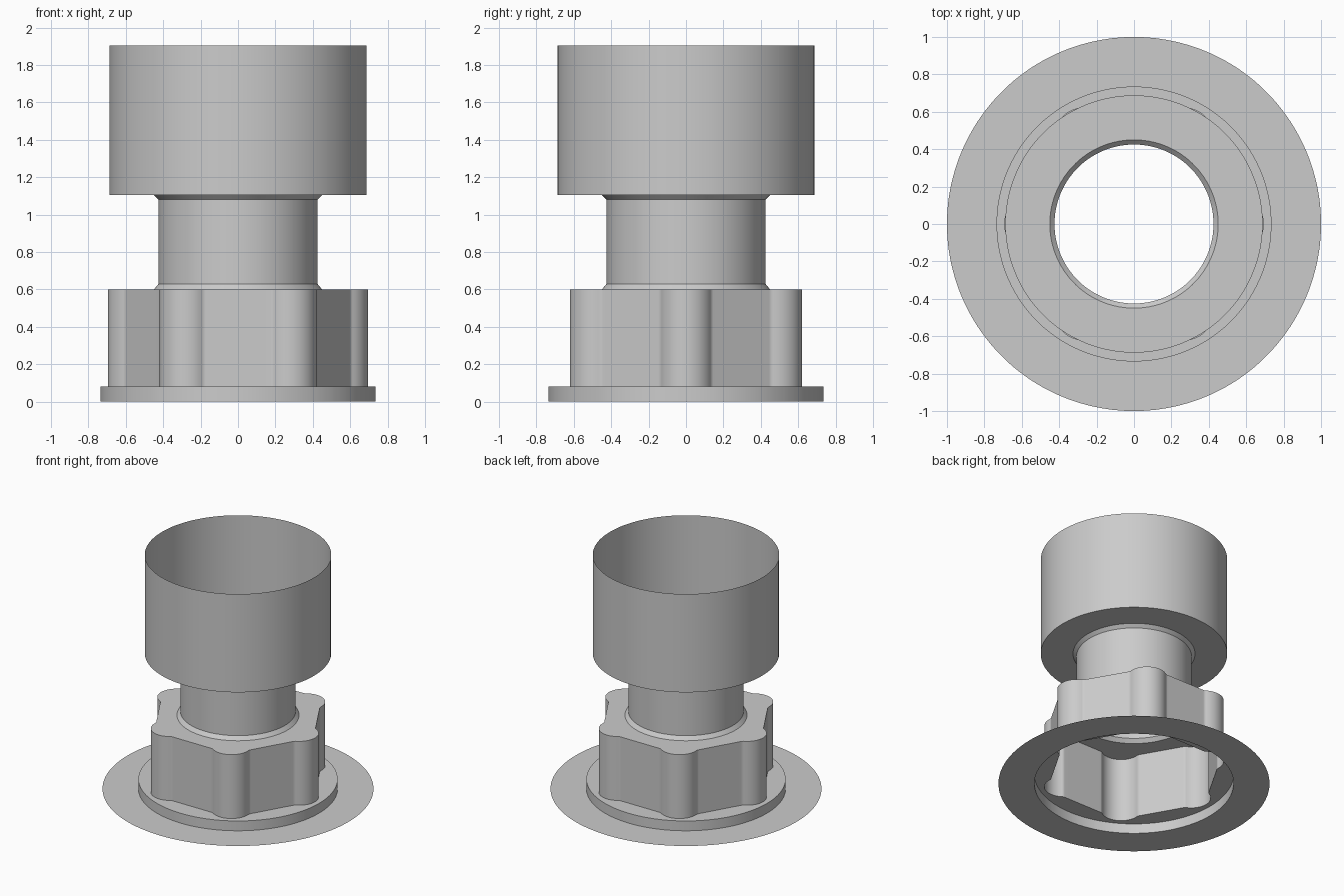
import bpy
import bmesh
from math import sin, cos, pi, sqrt, acos, atan2, hypot, radians

cube = bpy.data.objects.get("Cube")
if cube:
    bpy.data.objects.remove(cube, do_unlink=True)

grey = bpy.data.materials.new("plain_grey")
grey.use_nodes = True
colour = (0.6, 0.6, 0.6, 1)
grey.diffuse_color = colour
grey.node_tree.nodes["Principled BSDF"].inputs["Base Color"].default_value = colour

# Six-lobed outline: round lobes joined to flat walls by small fillets
LOBES = 6
LOBE_DIST, LOBE_R = 0.55, 0.145
WALL, FILLET = 0.59, 0.04
STEPS = 10


def lobed_outline():
    half = pi / LOBES
    # Work with the wall normal along local x and the lobe centre at +y
    cx, cy = LOBE_DIST * cos(half), LOBE_DIST * sin(half)
    fx = WALL + FILLET
    fy = cy - sqrt((LOBE_R + FILLET) ** 2 - (fx - cx) ** 2)
    turn = acos((fx - cx) / (LOBE_R + FILLET))
    sector = []
    for i in range(STEPS):                      # flat wall
        sector.append((WALL, fy * (2 * i / STEPS - 1)))
    for i in range(STEPS):                      # fillet into the lobe
        a = pi - turn * i / STEPS
        sector.append((fx + FILLET * cos(a), fy + FILLET * sin(a)))
    for i in range(2 * STEPS):                  # lobe tip
        a = -turn + (2 * half + 2 * turn) * i / (2 * STEPS)
        sector.append((cx + LOBE_R * cos(a), cy + LOBE_R * sin(a)))
    for i in range(STEPS):                      # mirrored fillet to next wall
        a = pi - turn * (1 - i / STEPS)
        x, y = fx + FILLET * cos(a), -fy - FILLET * sin(a)
        t = 2 * half
        sector.append((x * cos(t) - y * sin(t), x * sin(t) + y * cos(t)))
    points = []
    for k in range(LOBES):
        t = half + 2 * half * k
        points += [(x * cos(t) - y * sin(t), x * sin(t) + y * cos(t)) for x, y in sector]
    return points


OUTLINE = lobed_outline()
ANGLES = [atan2(y, x) for x, y in OUTLINE]
LOBED = [hypot(x, y) for x, y in OUTLINE]


def sheet(name, rings):
    """Loft an open sheet through (radius or list of radii, height) rings."""
    bm = bmesh.new()
    loops = []
    for radius, z in rings:
        radii = radius if isinstance(radius, list) else [radius] * len(ANGLES)
        loops.append([bm.verts.new((r * cos(a), r * sin(a), z))
                      for r, a in zip(radii, ANGLES)])
    n = len(ANGLES)
    for low, high in zip(loops, loops[1:]):
        for i in range(n):
            j = (i + 1) % n
            bm.faces.new((low[i], low[j], high[j], high[i]))
    mesh = bpy.data.meshes.new(name)
    bm.to_mesh(mesh)
    bm.free()
    mesh.materials.append(grey)
    ob = bpy.data.objects.new(name, mesh)
    bpy.context.collection.objects.link(ob)
    bpy.ops.object.select_all(action='DESELECT')
    ob.select_set(True)
    bpy.context.view_layer.objects.active = ob
    bpy.ops.object.shade_smooth_by_angle(angle=radians(25))
    return ob


# Flat base disc with its raised rim and the shelf around the lobed collar
sheet("base_flange", [(1.0, 0), (0.735, 0), (0.735, 0.08), (LOBED, 0.08)])
# Lobed collar with its top face
sheet("lobed_collar", [(LOBED, 0.08), (LOBED, 0.6), (0.45, 0.6)])
# Narrow neck with flared ends
sheet("neck", [(0.45, 0.6), (0.425, 0.63), (0.425, 1.08), (0.45, 1.105)])
# Open cup with a ring floor
sheet("cup", [(0.45, 1.105), (0.688, 1.105), (0.688, 1.905)])
